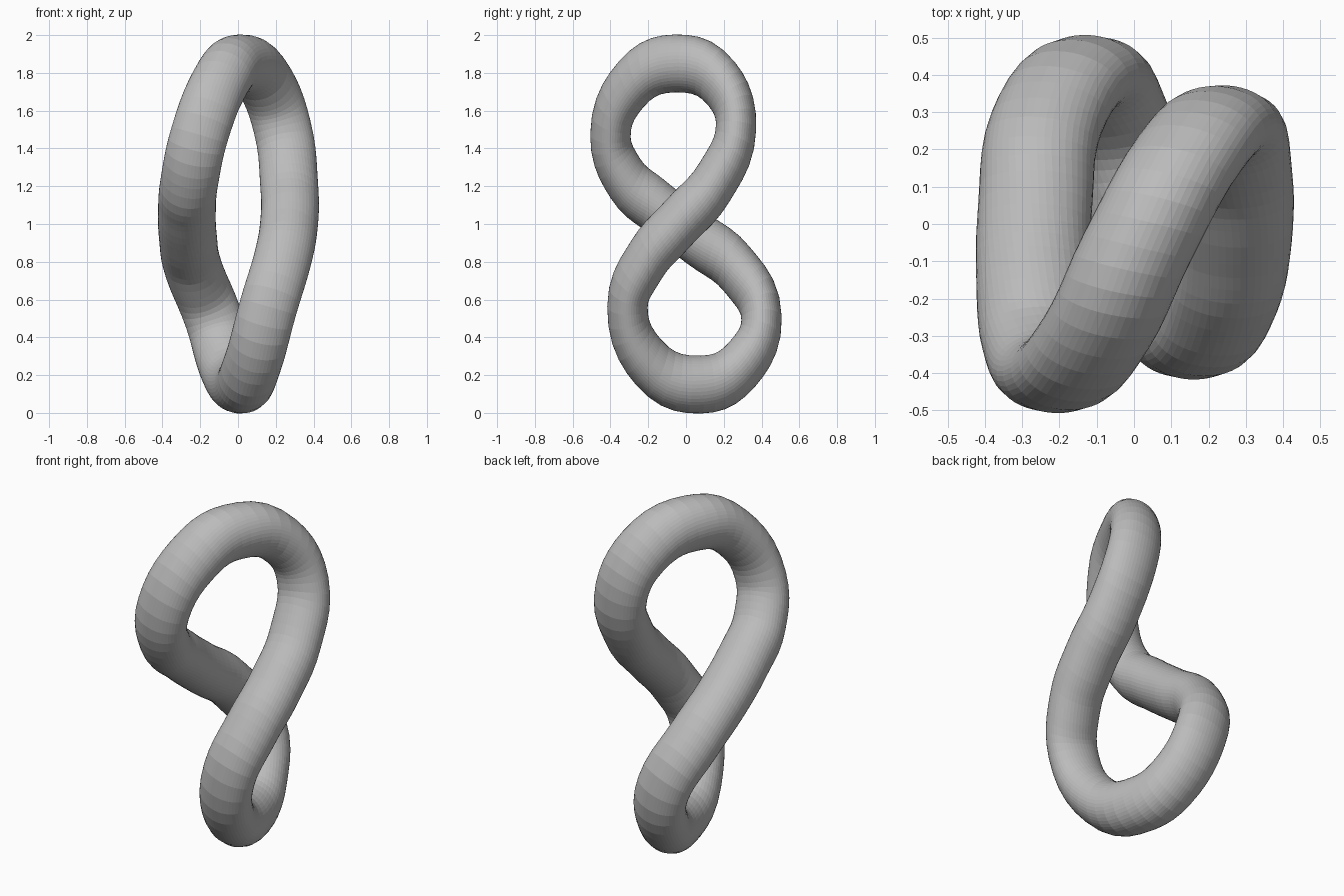
import bpy

if "Cube" in bpy.data.objects:
    bpy.data.objects.remove(bpy.data.objects["Cube"], do_unlink=True)

FLATTEN = 0.7      # the round tube is squashed front to back
RADIUS = 0.153

# Centre line of the twisted loop: up the left strand, over, down the right
PATH = [
    (.01, .08, .15), (.08, -.20, .27), (.16, -.31, .56), (.235, -.21, .81),
    (.27, -.045, 1.0), (.27, .15, 1.22), (.235, .265, 1.51), (.15, .19, 1.74),
    (.01, -.06, 1.85), (-.10, -.29, 1.74), (-.205, -.40, 1.47),
    (-.255, -.32, 1.24), (-.27, -.155, 1.09), (-.265, .05, .93),
    (-.235, .27, .76), (-.13, .40, .5), (-.06, .30, .26),
]

# Plain grey surface
grey = bpy.data.materials.new("plain grey")
grey.use_nodes = True
color = (0.5, 0.5, 0.5, 1)
grey.diffuse_color = color
grey.node_tree.nodes["Principled BSDF"].inputs["Base Color"].default_value = color

# Closed tube swept along the path
curve = bpy.data.curves.new("twisted_loop", "CURVE")
curve.dimensions = "3D"
curve.resolution_u = 5
curve.bevel_depth = RADIUS
curve.bevel_resolution = 22
spline = curve.splines.new("BEZIER")
spline.bezier_points.add(len(PATH) - 1)
spline.use_cyclic_u = True
spline.use_smooth = False
for point, (x, y, z) in zip(spline.bezier_points, PATH):
    point.co = (x, y / FLATTEN, z)
    point.handle_left_type = point.handle_right_type = "AUTO"
curve.materials.append(grey)

loop = bpy.data.objects.new("twisted_loop", curve)
bpy.context.collection.objects.link(loop)
loop.scale.y = FLATTEN

# Turn the tube into a faceted mesh
bpy.ops.object.select_all(action="DESELECT")
loop.select_set(True)
bpy.context.view_layer.objects.active = loop
bpy.ops.object.convert(target="MESH")
bpy.ops.object.transform_apply(location=False, rotation=False, scale=True)
bpy.ops.object.shade_flat()
